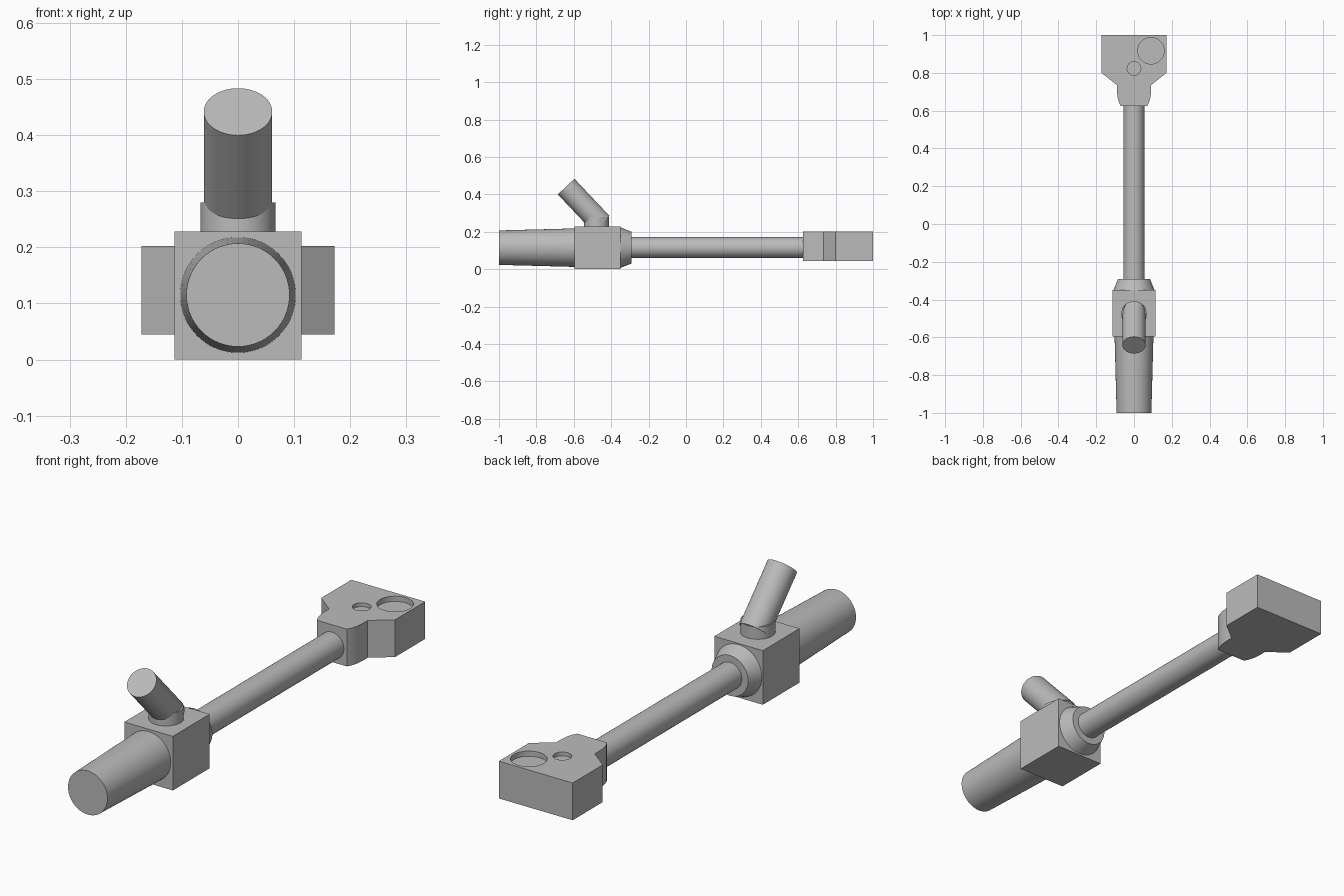
import bpy
import bmesh
import math
from mathutils import Vector

cube = bpy.data.objects.get("Cube")
if cube:
    bpy.data.objects.remove(cube, do_unlink=True)

grey = bpy.data.materials.new("plain grey")
grey.use_nodes = True
COLOUR = (0.5, 0.5, 0.5, 1)
grey.diffuse_color = COLOUR
grey.node_tree.nodes["Principled BSDF"].inputs["Base Color"].default_value = COLOUR

AXIS_Z = 0.115  # height of the long axis


def make_object(name, bm):
    bmesh.ops.recalc_face_normals(bm, faces=bm.faces)
    mesh = bpy.data.meshes.new(name)
    bm.to_mesh(mesh)
    bm.free()
    mesh.materials.append(grey)
    obj = bpy.data.objects.new(name, mesh)
    bpy.context.collection.objects.link(obj)
    return obj


def smooth(obj):
    bpy.ops.object.select_all(action='DESELECT')
    obj.select_set(True)
    bpy.context.view_layer.objects.active = obj
    bpy.ops.object.shade_smooth_by_angle(angle=math.radians(25))


def rod(name, start, end, r_start, r_end=None):
    """Round bar or cone between two points."""
    start, end = Vector(start), Vector(end)
    axis = end - start
    bm = bmesh.new()
    bmesh.ops.create_cone(bm, cap_ends=True, segments=64, radius1=r_start,
                          radius2=r_end or r_start, depth=axis.length)
    bm.transform(axis.to_track_quat('Z', 'Y').to_matrix().to_4x4())
    bmesh.ops.translate(bm, verts=bm.verts, vec=(start + end) / 2)
    obj = make_object(name, bm)
    smooth(obj)
    return obj


def prism(name, outline, z0, z1):
    """Outline in plan, extruded upwards."""
    bm = bmesh.new()
    face = bm.faces.new([bm.verts.new((x, y, z0)) for x, y in outline])
    top = bmesh.ops.extrude_face_region(bm, geom=[face])["geom"]
    bmesh.ops.translate(bm, vec=(0, 0, z1 - z0),
                        verts=[v for v in top if isinstance(v, bmesh.types.BMVert)])
    return make_object(name, bm)


# Block with the tapered handle, rear collar and long tube on one axis
prism("body_block", [(-0.113, -0.595), (0.113, -0.595), (0.113, -0.35), (-0.113, -0.35)], 0, 0.228)
rod("handle", (0, -0.59, AXIS_Z), (0, -1, AXIS_Z), 0.103, 0.092)
rod("collar", (0, -0.352, AXIS_Z), (0, -0.292, AXIS_Z), 0.109, 0.085)
rod("long_tube", (0, -0.30, AXIS_Z), (0, 0.65, AXIS_Z), 0.056)

# Angled side branch on a short upright neck
rod("branch_neck", (0, -0.478, 0.22), (0, -0.478, 0.28), 0.067)
rod("branch_tube", (0, -0.454, 0.2435), (0, -0.641, 0.4415), 0.061)

# Head plate, mirrored half outline with a flared neck
half = [(0.07, 0.625), (0.08, 0.645), (0.087, 0.67), (0.09, 0.70),
        (0.09, 0.735), (0.172, 0.80), (0.172, 1.0)]
head = prism("head", half + [(-x, y) for x, y in reversed(half)], 0.045, 0.202)

# Round pockets sunk into the top of the head
for x, y, radius, depth in [(0.09, 0.917, 0.07, 0.022), (0.0, 0.823, 0.036, 0.016)]:
    cutter = rod("pocket_cutter", (x, y, 0.202 - depth), (x, y, 0.25), radius)
    cutter.hide_render = True
    cut = head.modifiers.new("pocket", 'BOOLEAN')
    cut.operation = 'DIFFERENCE'
    cut.solver = 'EXACT'
    cut.object = cutter
    bpy.context.view_layer.objects.active = head
    bpy.ops.object.modifier_apply(modifier=cut.name)
    bpy.data.objects.remove(cutter, do_unlink=True)
smooth(head)
